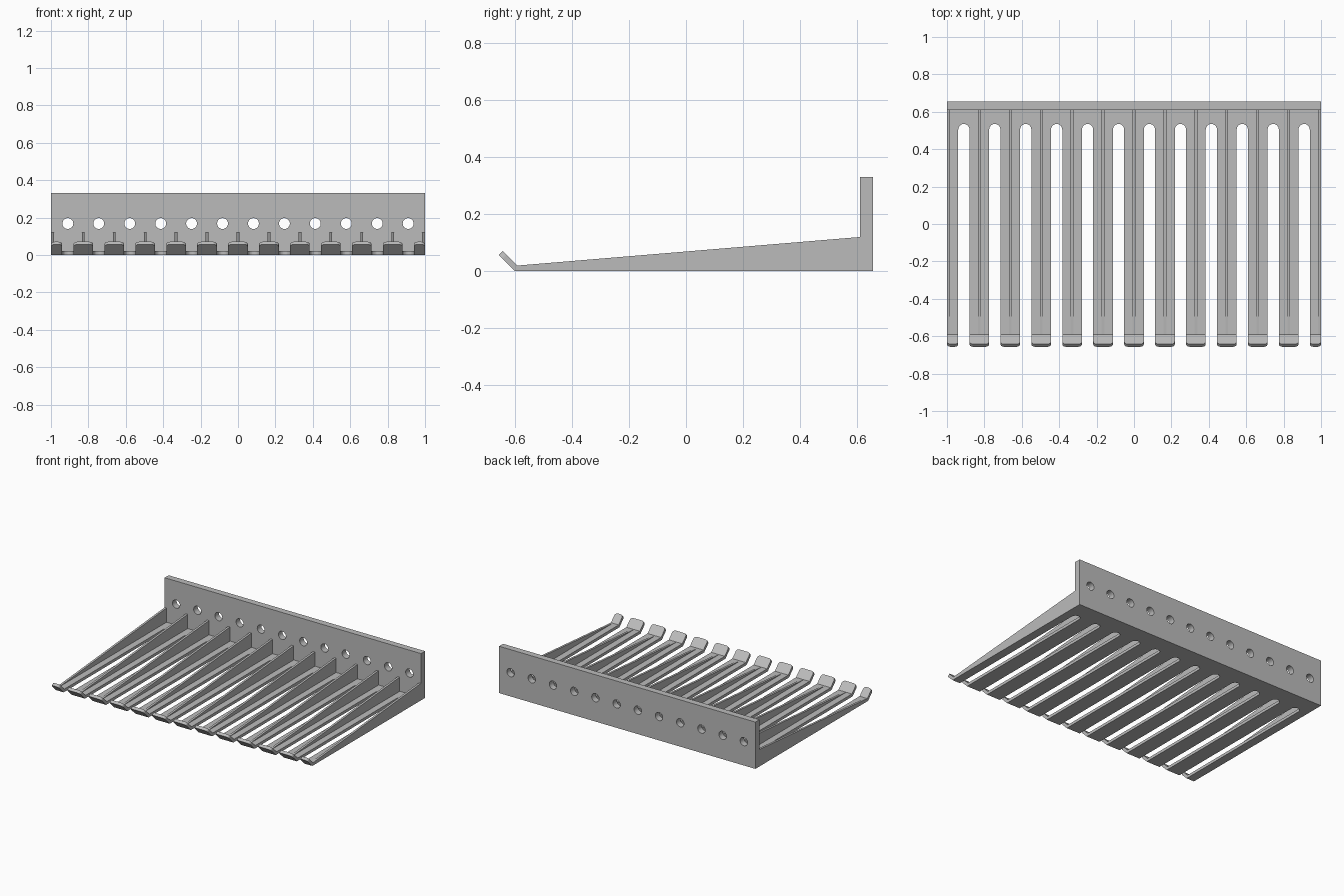
import bpy, bmesh, math

if "Cube" in bpy.data.objects:
    bpy.data.objects.remove(bpy.data.objects["Cube"])

PITCH, COUNT = 0.1654, 12          # slot spacing, number of slots
SLOT_R, THICK = 0.03, 0.02         # slot half width, plate thickness
FRONT, WALL_Y, BACK = -0.6, 0.61, 0.655
MITER = THICK * math.tan(math.radians(22.5))

metal = bpy.data.materials.new("grey metal")
metal.diffuse_color = (0.5, 0.5, 0.5, 1)
metal.use_nodes = True
metal.node_tree.nodes["Principled BSDF"].inputs["Base Color"].default_value = metal.diffuse_color


def prism(name, bottom, top):
    """Solid between two matching outlines."""
    bm = bmesh.new()
    a = [bm.verts.new(p) for p in bottom]
    b = [bm.verts.new(p) for p in top]
    bm.faces.new(a[::-1])
    bm.faces.new(b)
    for i in range(len(a)):
        j = (i + 1) % len(a)
        bm.faces.new((a[i], a[j], b[j], b[i]))
    bmesh.ops.recalc_face_normals(bm, faces=bm.faces)
    mesh = bpy.data.meshes.new(name)
    bm.to_mesh(mesh)
    bm.free()
    mesh.materials.append(metal)
    obj = bpy.data.objects.new(name, mesh)
    bpy.context.collection.objects.link(obj)
    return obj


slots = [(i - (COUNT - 1) / 2) * PITCH for i in range(COUNT)]

# Comb plate: one outline with round-ended slots open at the front
outline = [(-1, WALL_Y), (-1, FRONT)]
for x in slots:
    outline.append((x - SLOT_R, FRONT))
    for k in range(13):
        a = math.pi * (1 - k / 12)
        outline.append((x + SLOT_R * math.cos(a), 0.505 + SLOT_R * math.sin(a)))
    outline.append((x + SLOT_R, FRONT))
outline += [(1, FRONT), (1, WALL_Y)]
prism("comb_plate", [(x, y, 0) for x, y in outline],
      [(x, y + (MITER if y == FRONT else 0), THICK) for x, y in outline])

# Upturned lips with rounded tips, one per finger
C, LENGTH, R = math.sqrt(0.5), 0.08, 0.02
edges = [-1] + [x + s * SLOT_R for x in slots for s in (-1, 1)] + [1]
for x0, x1 in zip(edges[::2], edges[1::2]):
    tip = []
    for cx, start in ((x1 - R, 0), (x0 + R, 90)):
        for k in range(6):
            a = math.radians(start + 18 * k)
            tip.append((cx + R * math.cos(a), LENGTH - R + R * math.sin(a)))

    def layer(t, s0):
        pts = [(x0, s0), (x1, s0)] + tip
        return [(x, FRONT + (t - s) * C, (s + t) * C) for x, s in pts]
    prism("finger_lip", layer(0, 0), layer(THICK, MITER))

# Tapered ribs along the finger centres
side = [(FRONT + 0.01, 0.01), (WALL_Y + 0.01, 0.01),
        (WALL_Y + 0.01, 0.12), (WALL_Y, 0.12), (FRONT + 0.01, THICK)]
for i in range(COUNT + 1):
    x = (i - COUNT / 2) * PITCH
    prism("rib", [(x - 0.0076, y, z) for y, z in side],
          [(x + 0.0076, y, z) for y, z in side])

# Back wall with a row of round holes
rect = [(-1, 0), (1, 0), (1, 0.33), (-1, 0.33)]
wall = prism("back_wall", [(x, WALL_Y, z) for x, z in rect],
             [(x, BACK, z) for x, z in rect])
bm = bmesh.new()
for x in slots:
    ring = [(x + 0.029 * math.cos(k * math.tau / 32), 0.168 + 0.029 * math.sin(k * math.tau / 32))
            for k in range(32)]
    a = [bm.verts.new((px, WALL_Y - 0.05, pz)) for px, pz in ring]
    b = [bm.verts.new((px, BACK + 0.05, pz)) for px, pz in ring]
    bm.faces.new(a[::-1])
    bm.faces.new(b)
    for i in range(32):
        j = (i + 1) % 32
        bm.faces.new((a[i], a[j], b[j], b[i]))
bmesh.ops.recalc_face_normals(bm, faces=bm.faces)
mesh = bpy.data.meshes.new("hole_cutter")
bm.to_mesh(mesh)
bm.free()
mesh.materials.append(metal)
cutter = bpy.data.objects.new("hole_cutter", mesh)
bpy.context.collection.objects.link(cutter)
cutter.hide_render = True
cutter.hide_set(True)
mod = wall.modifiers.new("holes", 'BOOLEAN')
mod.operation, mod.solver, mod.object = 'DIFFERENCE', 'EXACT', cutter
